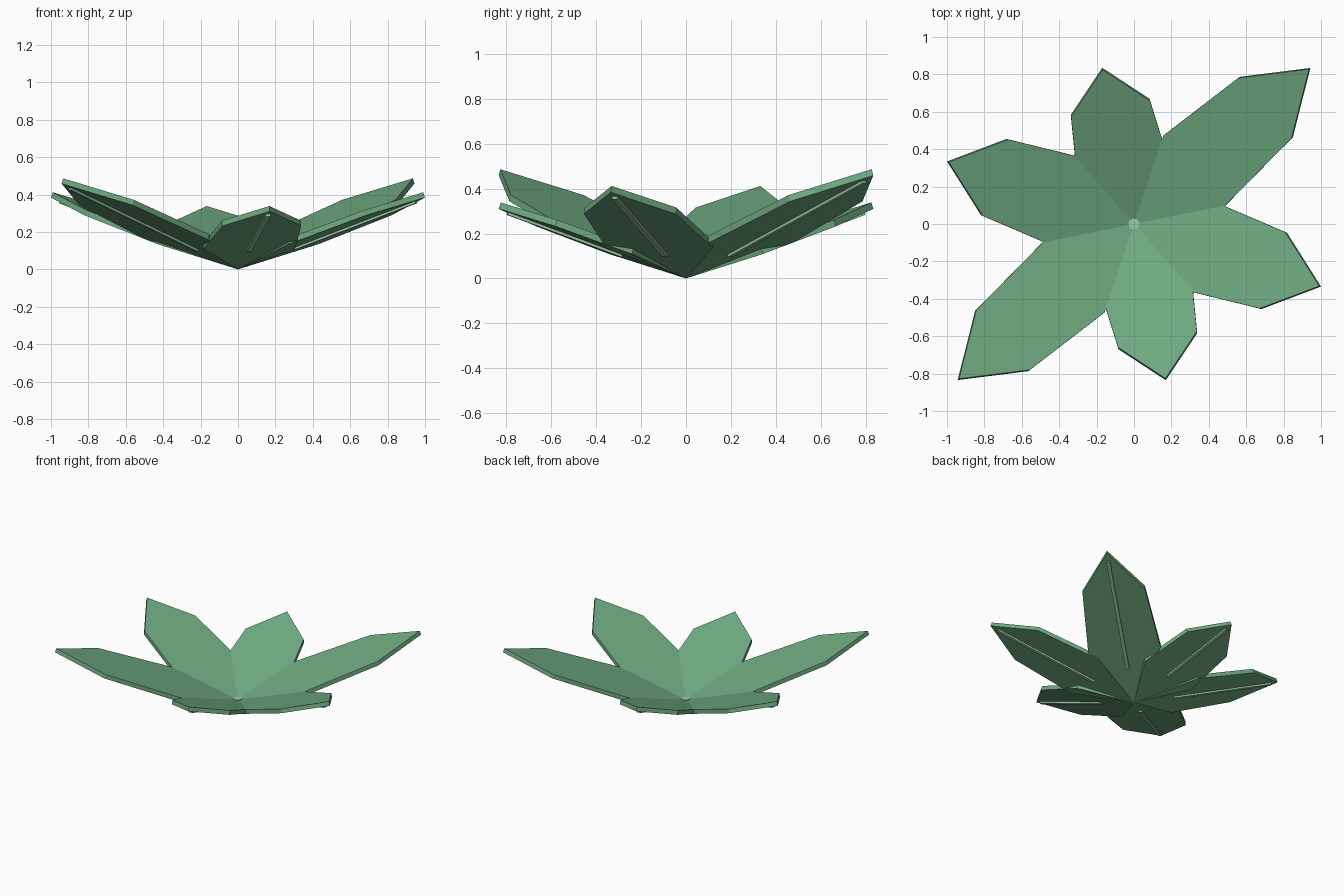
import bpy, bmesh, math
from mathutils import Matrix, Vector

if "Cube" in bpy.data.objects:
    bpy.data.objects.remove(bpy.data.objects["Cube"])

TILT = math.radians(20)
THICK = 0.03


def material(name, rgb):
    m = bpy.data.materials.new(name)
    m.diffuse_color = (*rgb, 1)
    m.use_nodes = True
    m.node_tree.nodes["Principled BSDF"].inputs["Base Color"].default_value = m.diffuse_color
    return m


leaf_green = material("leaf green", (0.16, 0.40, 0.22))
light_green = material("light green", (0.32, 0.58, 0.38))


def prism(name, outline, z0, z1, mat, matrix=Matrix()):
    """Flat-faced plate: outline in local XY, extruded from z0 to z1."""
    bm = bmesh.new()
    face = bm.faces.new([bm.verts.new((x, y, z0)) for x, y in outline])
    new = bmesh.ops.extrude_face_region(bm, geom=[face])["geom"]
    verts = [v for v in new if isinstance(v, bmesh.types.BMVert)]
    bmesh.ops.translate(bm, verts=verts, vec=Vector((0, 0, z1 - z0)))
    bmesh.ops.recalc_face_normals(bm, faces=bm.faces)
    bm.transform(matrix)
    me = bpy.data.meshes.new(name)
    bm.to_mesh(me)
    bm.free()
    me.materials.append(mat)
    ob = bpy.data.objects.new(name, me)
    bpy.context.collection.objects.link(ob)
    return ob


# Six tilted leaves in three lengths, opposite leaves matching
lengths = [1.34, 0.907, 1.122]
for i in range(6):
    L = lengths[i % 3]
    place = (Matrix.Rotation(math.radians(41.5 + 60 * i), 4, 'Z')
             @ Matrix.Rotation(-TILT, 4, 'Y'))
    half = [(0.35 * L, 0.25), (0.75 * L, 0.215)]
    outline = ([(0, 0)] + [(x, -y) for x, y in half] + [(L, 0)]
               + half[::-1])
    prism(f"leaf_{i + 1}", outline, 0, THICK, leaf_green, place)
    # Raised midrib on the underside
    a, b, w = 0.31, 0.95 * L, 0.0125
    prism(f"leaf_rib_{i + 1}", [(a, -w), (b, -w), (b, w), (a, w)],
          -0.012, 0.01, light_green, place)

# Small pale disc at the heart of the rosette
ring = [(0.03 * math.cos(math.tau * k / 12), 0.03 * math.sin(math.tau * k / 12))
        for k in range(12)]
prism("centre_disc", ring, 0.02, 0.045, light_green)
